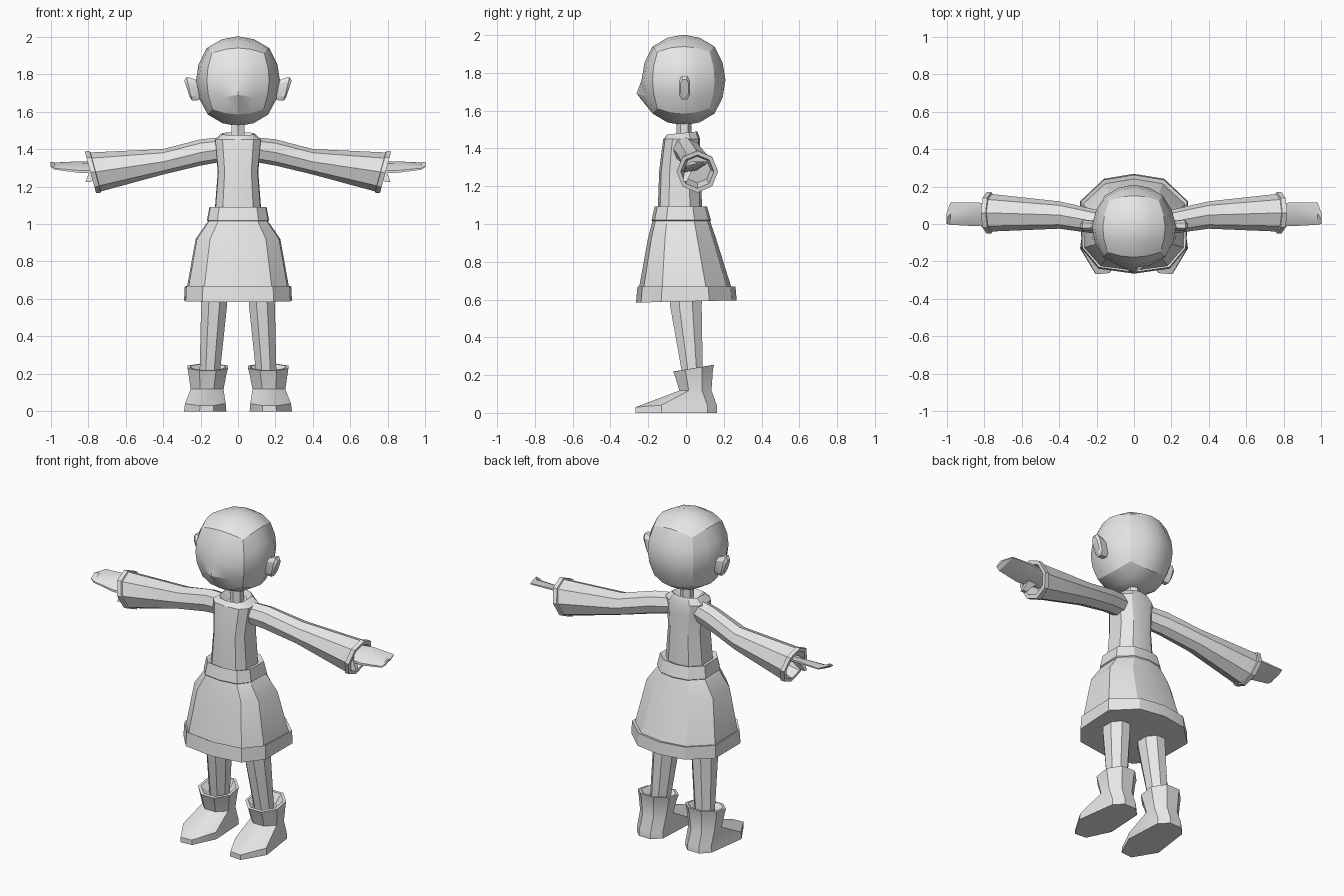
import bpy, bmesh, math
from mathutils import Vector

if "Cube" in bpy.data.objects:
    bpy.data.objects.remove(bpy.data.objects["Cube"])

grey = bpy.data.materials.new("plain_grey")
grey.diffuse_color = (0.8, 0.8, 0.8, 1)
grey.use_nodes = True
grey.node_tree.nodes["Principled BSDF"].inputs["Base Color"].default_value = grey.diffuse_color


def finish(bm, name, angle=30):
    """Turn a bmesh into a named, shaded object."""
    bmesh.ops.recalc_face_normals(bm, faces=bm.faces)
    me = bpy.data.meshes.new(name)
    bm.to_mesh(me)
    bm.free()
    me.materials.append(grey)
    ob = bpy.data.objects.new(name, me)
    bpy.context.collection.objects.link(ob)
    bpy.ops.object.select_all(action='DESELECT')
    ob.select_set(True)
    bpy.context.view_layer.objects.active = ob
    bpy.ops.object.shade_smooth_by_angle(angle=math.radians(angle))
    return ob


def loft(name, rings, side=1, angle=30):
    """Skin a list of equal-sized point rings and cap both ends."""
    bm = bmesh.new()
    rows = [[bm.verts.new((side * x, y, z)) for x, y, z in r] for r in rings]
    n = len(rows[0])
    for a, b in zip(rows, rows[1:]):
        for i in range(n):
            j = (i + 1) % n
            bm.faces.new((a[i], a[j], b[j], b[i]))
    bm.faces.new(rows[0])
    bm.faces.new(rows[-1])
    return finish(bm, name, angle)


# Rounded ten-sided outline shared by skirt and torso
OUTLINE = [(0, -1), (.66, -.9), (.97, -.5), (1, .45), (.56, .9)]
OUTLINE += [(0, 1)] + [(-x, y) for x, y in reversed(OUTLINE[1:])]


def body_ring(z, rx, front, back, dip=0):
    cy, ry = (front + back) / 2, (back - front) / 2
    return [(rx * x, cy + ry * y, z + dip * y) for x, y in OUTLINE]


def flat_ring(cx, cy, z, rx, ry, n=8, tilt=0):
    a = [2 * math.pi * (i + .5) / n for i in range(n)]
    k = 1 / math.cos(math.pi / n)
    return [(cx + k * rx * math.cos(t), cy + k * ry * math.sin(t),
             z + tilt * ry * math.sin(t)) for t in a]


def arm_ring(x, cy, cz, ry, rz, tilt=0, n=8):
    a = [2 * math.pi * i / n for i in range(n)]
    return [(x + tilt * rz * math.sin(t), cy + ry * math.cos(t),
             cz + rz * math.sin(t)) for t in a]


# Head: a cube rounded most of the way to a ball, cube edges kept crisp
bm = bmesh.new()
bmesh.ops.create_cube(bm, size=2)
bmesh.ops.subdivide_edges(bm, edges=bm.edges[:], cuts=3, use_grid_fill=True)
for e in bm.edges:
    a, b = e.verts[0].co, e.verts[1].co
    e.smooth = sum(abs(a[i]) > .99 and abs(a[i] - b[i]) < .01 for i in range(3)) < 2
for v in bm.verts:
    c = v.co.copy()
    nose = c.y < -.99 and abs(c.x) < .01 and abs(c.z + .5) < .01
    p = Vector([math.tan(t * math.pi / 4) for t in c])
    p = p.normalized() * .89 + p * .11
    narrow = 1 - .09 * max(p.y, 0) - .04 * max(-p.z, 0)
    v.co = (.225 * p.x * narrow, -.013 + .222 * p.y, 1.762 + .24 * p.z)
    if nose:
        v.co = (0, -.262, 1.69)
finish(bm, "head")

# Neck
loft("neck", [flat_ring(0, -.01, 1.42, .035, .035, 6),
              flat_ring(0, -.01, 1.56, .035, .035, 6)])

# Torso with raised collar
loft("torso", [body_ring(1.06, .125, -.15, .085), body_ring(1.28, .108, -.142, .08),
               body_ring(1.38, .118, -.13, .075), body_ring(1.45, .125, -.12, .075),
               body_ring(1.482, .085, -.1, .06, .008),
               body_ring(1.445, .05, -.065, .045, .01)])

# Skirt with waistband and hem band
loft("skirt", [body_ring(1.08, .12, -.145, .085), body_ring(1.092, .152, -.166, .112),
               body_ring(1.02, .166, -.182, .132), body_ring(1.015, .16, -.178, .128),
               body_ring(.92, .226, -.202, .16), body_ring(.665, .272, -.248, .24),
               body_ring(.67, .284, -.257, .262), body_ring(.59, .288, -.265, .268, .006)])

for s, tag in ((1, "right"), (-1, "left")):
    # Ear: flared little slab
    def ear_ring(x, h, w, z):
        return [(x + dx * .015, -.008 + w * y, z + h * dx) for y, dx in
                ((-.5, 1), (.5, 1), (1, .6), (1, -.6), (.5, -1), (-.5, -1), (-1, -.6), (-1, .6))]
    loft(tag + "_ear", [ear_ring(.19, .045, .02, 1.715), ear_ring(.235, .06, .027, 1.72),
                        ear_ring(.26, .062, .029, 1.722), ear_ring(.272, .045, .02, 1.72)], s)

    # Sleeve: widens from the elbow to a hollow cuff
    loft(tag + "_sleeve", [
        arm_ring(.07, -.015, 1.4, .06, .065), arm_ring(.2, .012, 1.382, .064, .07),
        arm_ring(.4, .048, 1.332, .073, .068), arm_ring(.76, .06, 1.278, .1, .104, .27),
        arm_ring(.762, .06, 1.278, .11, .111, .27), arm_ring(.788, .06, 1.277, .11, .111, .27),
        arm_ring(.788, .06, 1.277, .088, .088, .27), arm_ring(.7, .06, 1.288, .07, .07, .27)], s)

    # Hand: thin sloping plate
    def hand_ring(x, y0, y1, z0, z1, t):
        ym, zm = (y0 + y1) / 2, (z0 + z1) / 2 + .012
        return [(x, y0, z0), (x, ym, zm - t), (x, y1, z1 - t * .4),
                (x, y1, z1), (x, ym, zm + t * .4), (x, y0, z0 + t * .5)]
    loft(tag + "_hand", [hand_ring(.68, .01, .1, 1.275, 1.325, .03),
                         hand_ring(.84, -.012, .115, 1.272, 1.335, .026),
                         hand_ring(.98, -.004, .115, 1.29, 1.328, .016),
                         hand_ring(1.0, .0, .06, 1.305, 1.325, .012)], s)
    # Thumb: short wedge dropping from the palm
    loft(tag + "_thumb", [flat_ring(.75, .015, 1.3, .035, .022, 4),
                          flat_ring(.8, -.005, 1.225, .014, .01, 4)], s)

    # Leg
    loft(tag + "_leg", [flat_ring(.122, -.003, .66, .07, .088),
                        flat_ring(.128, .0, .56, .069, .083),
                        flat_ring(.151, .035, .2, .054, .054)], s)

    # Boot: flared top, pinched ankle and long pointed foot turned slightly out
    sole = [(.255, .115), (.205, .165), (.125, .165), (.075, .115),
            (.062, -.12), (.13, -.262), (.205, -.268), (.288, -.13)]
    order = flat_ring(0, 0, 0, 1, 1)
    # match ring order: start at the outer back side, go round through the toe
    sole = [sole[0], sole[1], sole[2], sole[3], sole[4], sole[5], sole[6], sole[7]]
    upper = [(.16 + (x - .16) * .96, y, .035 if y > 0 else .03 + .08 * (y + .268))
             for x, y in sole]
    loft(tag + "_boot", [flat_ring(.158, .045, .2, .06, .06),
                         flat_ring(.16, .04, .237, .093, .093, 8, .18),
                         flat_ring(.161, .04, .236, .108, .108, 8, .18),
                         flat_ring(.163, .042, .208, .102, .1, 8, .16),
                         flat_ring(.165, .05, .118, .088, .085),
                         upper, [(x, y, 0) for x, y in sole]], s)
